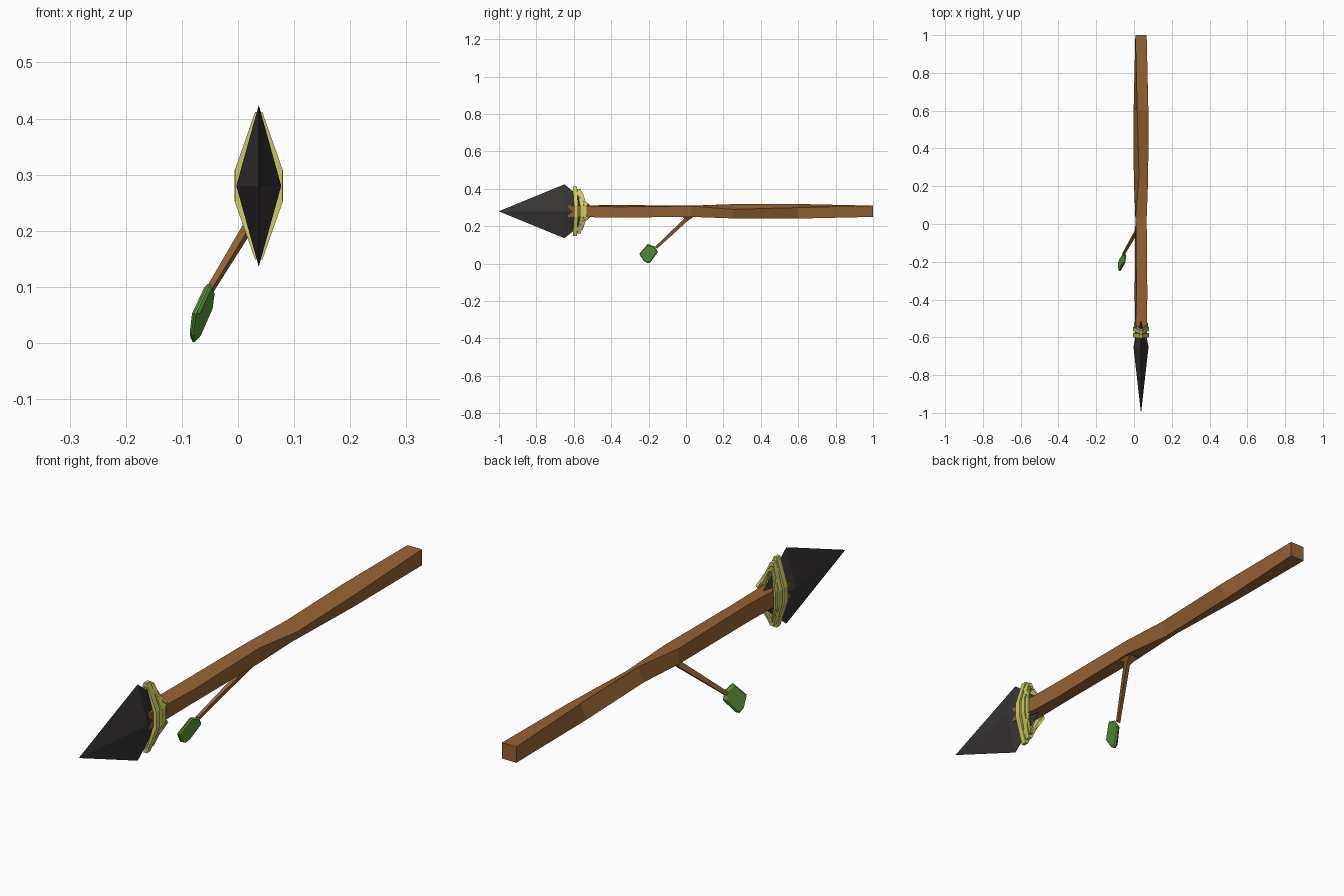
import bpy, bmesh, math
from mathutils import Vector

if "Cube" in bpy.data.objects:
    bpy.data.objects.remove(bpy.data.objects["Cube"])

CX, CZ = 0.037, 0.28


def material(name, rgb):
    m = bpy.data.materials.new(name)
    m.diffuse_color = (*rgb, 1)
    m.use_nodes = True
    m.node_tree.nodes["Principled BSDF"].inputs["Base Color"].default_value = m.diffuse_color
    return m


wood = material("brown wood", (0.31, 0.127, 0.034))
stone = material("dark stone", (0.040, 0.035, 0.036))
cord = material("yellow cord", (0.62, 0.60, 0.13))
green = material("leaf green", (0.11, 0.32, 0.045))


def loft(name, rings, mat):
    """Skin a list of equal-length point rings and cap both ends."""
    bm = bmesh.new()
    vs = [[bm.verts.new(p) for p in r] for r in rings]
    for a, b in zip(vs, vs[1:]):
        n = len(a)
        for i in range(n):
            j = (i + 1) % n
            bm.faces.new((a[i], a[j], b[j], b[i]))
    bm.faces.new(vs[0])
    bm.faces.new(vs[-1])
    bmesh.ops.remove_doubles(bm, verts=bm.verts, dist=1e-5)
    bmesh.ops.recalc_face_normals(bm, faces=bm.faces)
    me = bpy.data.meshes.new(name)
    bm.to_mesh(me)
    bm.free()
    me.materials.append(mat)
    ob = bpy.data.objects.new(name, me)
    bpy.context.collection.objects.link(ob)
    return ob


def square(center, u, v, half, turn=0):
    """Square ring in the plane of u and v, turned by degrees."""
    ring = []
    for k in range(4):
        a = math.radians(45 + 90 * k - turn)
        r = half * math.sqrt(2)
        ring.append(Vector(center) + u * (r * math.cos(a)) + v * (r * math.sin(a)))
    return ring


def beam(name, path, half, mat, closed=True):
    """Square cord following a path around the blade axis."""
    pts = [Vector(p) for p in path]
    n = len(pts)
    rings = []
    axis = Vector((CX, 0, CZ))
    for p in pts:
        out = Vector((p.x - axis.x, 0, p.z - axis.z)).normalized()
        rings.append([p + out * (s * half * 0.7) + Vector((0, t * half, 0))
                      for s, t in ((1, 1), (1, -1), (-1, -1), (-1, 1))])
    if closed:
        rings.append([v.copy() for v in rings[0]])
    bm = bmesh.new()
    vs = [[bm.verts.new(p) for p in r] for r in rings]
    for a, b in zip(vs, vs[1:]):
        for i in range(4):
            j = (i + 1) % 4
            bm.faces.new((a[i], a[j], b[j], b[i]))
    bmesh.ops.remove_doubles(bm, verts=bm.verts, dist=1e-5)
    bmesh.ops.recalc_face_normals(bm, faces=bm.faces)
    me = bpy.data.meshes.new(name)
    bm.to_mesh(me)
    bm.free()
    me.materials.append(mat)
    ob = bpy.data.objects.new(name, me)
    bpy.context.collection.objects.link(ob)


# Twisted square shaft: y, half width, turn
X, Z = Vector((1, 0, 0)), Vector((0, 0, 1))
sections = [(-0.63, 0.030, 0), (-0.37, 0.029, 10), (0.03, 0.029, 2),
            (0.25, 0.028, 30), (0.60, 0.031, 18), (1.0, 0.030, 0)]
loft("shaft", [square((CX, y, CZ), X, Z, h, t) for y, h, t in sections], wood)

# Four-sided stone blade
blade = []
for y, w, h in ((-1.0, 0.0004, 0.0004), (-0.65, 0.040, 0.144), (-0.515, 0.012, 0.035)):
    blade.append([(CX + w, y, CZ), (CX, y, CZ + h), (CX - w, y, CZ), (CX, y, CZ - h)])
loft("blade", blade, stone)


# Cord loops: side width, side height, top height, y at the sides, y at the tips
def hoop(name, w, s, h, y_side, y_tip, half):
    prof = [(w, -s, y_side), (w, s, y_side), (0.006, h, y_tip), (-0.006, h, y_tip),
            (-w, s, y_side), (-w, -s, y_side), (-0.006, -h, y_tip), (0.006, -h, y_tip)]
    beam(name, [(CX + x, y, CZ + z) for x, z, y in prof], half, cord)


hoop("front_cord", 0.036, 0.025, 0.124, -0.588, -0.594, 0.011)
hoop("middle_cord", 0.037, 0.024, 0.112, -0.556, -0.572, 0.010)
hoop("back_cord", 0.034, 0.030, 0.095, -0.538, -0.560, 0.007)

# Slanted ties bridging the loops on both sides, above and below
for sx in (-1, 1):
    for sz in (-1, 1):
        beam("cross_tie", [(CX + sx * 0.012, -0.592, CZ + sz * 0.105),
                           (CX + sx * 0.034, -0.528, CZ + sz * 0.035)], 0.007, cord, False)

# Twig flaring out of the shaft
root, tip = Vector((0.035, 0.0, 0.235)), Vector((-0.056, -0.160, 0.085))
d = (tip - root).normalized()
u = d.cross(X).normalized()
v = d.cross(u)
base = [Vector((CX + a * 0.022, 0.012 + b * 0.038, 0.256))
        for a, b in ((1, 1), (-1, 1), (-1, -1), (1, -1))]
thin = [[c + Vector((a * r, b * r, -b * r * 0.9))
         for a, b in ((1, 1), (-1, 1), (-1, -1), (1, -1))]
        for c, r in ((root, 0.008), (tip, 0.0055))]
loft("twig", [base] + thin, wood)

# Thin leaf: outline in y and z on a tilted plane
outline = [(-0.205, 0.105), (-0.168, 0.092), (-0.150, 0.062), (-0.190, 0.008),
           (-0.203, 0.002), (-0.226, 0.014), (-0.250, 0.052)]


def leaf_ring(offset, scale):
    ring = []
    for y, z in outline:
        y, z = -0.2 + (y + 0.2) * scale, 0.055 + (z - 0.055) * scale
        ring.append((-0.064 + offset + 0.23 * (y + 0.2) + 0.27 * (z - 0.055), y, z))
    return ring


loft("leaf", [leaf_ring(-0.007, 0.88), leaf_ring(-0.002, 1), leaf_ring(0.002, 1),
              leaf_ring(0.007, 0.88)], green)
